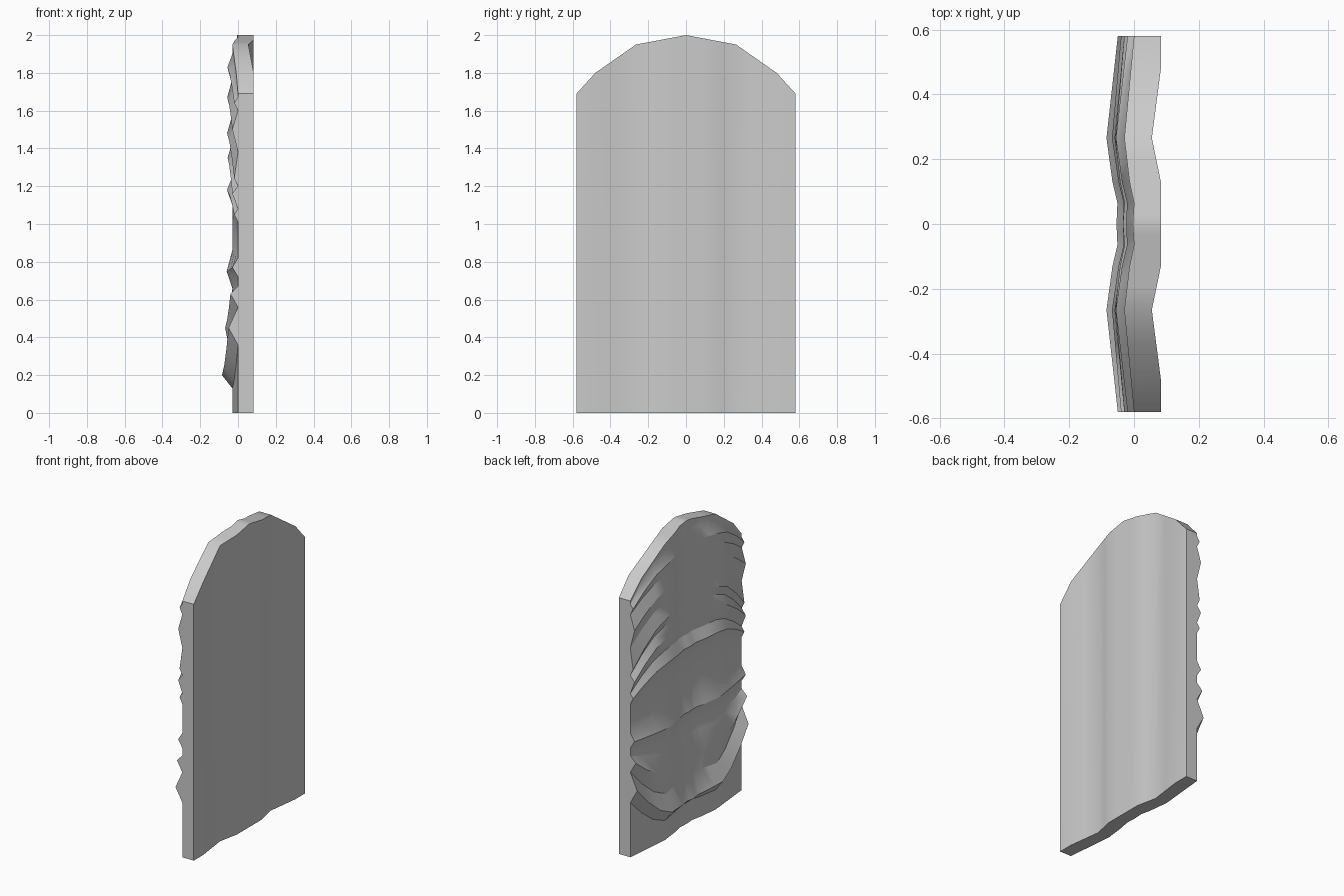
import bpy, bmesh

if "Cube" in bpy.data.objects:
    bpy.data.objects.remove(bpy.data.objects["Cube"])


def lerp(keys, y):
    """Piecewise-linear lookup through (y, value) pairs."""
    for (a, va), (b, vb) in zip(keys, keys[1:]):
        if y <= b + 1e-6:
            return va + (vb - va) * (y - a) / (b - a)
    return keys[-1][1]


# Half-width profiles, mirrored in y
FRONT = [(0, -.004), (.065, 0), (.13, -.014), (.265, -.03), (.58, 0)]
BACK = [(0, .083), (.13, .083), (.265, .055), (.48, .083), (.58, .083)]
ARCH = [(0, 2.0), (.265, 1.95), (.48, 1.8), (.58, 1.69)]
HALF = [0, .03, .065, .13, .19, .265, .37, .48, .58]
COLS = [-y for y in HALF[:0:-1]] + HALF

# Fold rows: height at centre, middle, edge; bulge at centre, middle, edge
ROWS = [
    (.14, .13, .36, 0, 0, 0),
    (.18, .20, .45, .05, .055, .05),
    (.33, .31, .56, .005, .01, 0),
    (.47, .45, .63, .03, .038, .04),
    (.58, .58, .67, 0, .005, 0),
    (.69, .66, .72, 0, 0, 0),
    (.75, .75, .77, .025, .03, .03),
    (.84, .86, .82, 0, 0, 0),
    (1.12, 1.10, 1.01, 0, 0, 0),
    (1.18, 1.18, 1.05, .03, .028, .02),
    (1.25, 1.25, 1.08, 0, 0, 0),
    (1.32, 1.35, 1.16, .01, .025, .03),
    (1.42, 1.42, 1.20, 0, .005, 0),
    (1.50, 1.48, 1.24, .005, .028, .02),
    (1.60, 1.57, 1.38, 0, .002, 0),
    (1.68, 1.67, 1.50, .01, .027, .03),
    (1.77, 1.75, 1.60, 0, .005, 0),
    (1.86, 1.83, 1.64, .02, .026, .02),
    (1.94, 1.90, 1.67, 0, 0, 0),
]


def fold_point(row, y):
    zc, zm, ze, oc, om, oe = row
    a = abs(y)
    if a < .265:
        z = zc + (zm - zc) * a / .265
    else:
        z = zm + (ze - zm) * ((a - .265) / .315) ** 1.5
    bulge = lerp([(0, oc), (.265, om), (.58, oe)], a)
    return (lerp(FRONT, a) - bulge, y, z)


bm = bmesh.new()

# Creased front sheet, from floor to arch
grid = [[bm.verts.new((lerp(FRONT, abs(y)), y, 0)) for y in COLS]]
for row in ROWS:
    grid.append([bm.verts.new(fold_point(row, y)) for y in COLS])
grid.append([bm.verts.new((lerp(FRONT, abs(y)), y, lerp(ARCH, abs(y)))) for y in COLS])
for lo, hi in zip(grid, grid[1:]):
    for i in range(len(COLS) - 1):
        bm.faces.new((lo[i], lo[i + 1], hi[i + 1], hi[i]))

# Plain wavy back sheet
low = [bm.verts.new((lerp(BACK, abs(y)), y, 0)) for y in COLS]
top = [bm.verts.new((lerp(BACK, abs(y)), y, lerp(ARCH, abs(y)))) for y in COLS]
for i in range(len(COLS) - 1):
    bm.faces.new((low[i], top[i], top[i + 1], low[i + 1]))
    bm.faces.new((grid[0][i], low[i], low[i + 1], grid[0][i + 1]))
    bm.faces.new((grid[-1][i], grid[-1][i + 1], top[i + 1], top[i]))

# Side edges
for c in (0, -1):
    bm.faces.new([r[c] for r in grid] + [top[c], low[c]])

bmesh.ops.recalc_face_normals(bm, faces=bm.faces)
mesh = bpy.data.meshes.new("carved_slab")
bm.to_mesh(mesh)
bm.free()
slab = bpy.data.objects.new("carved_slab", mesh)
bpy.context.collection.objects.link(slab)
bpy.context.view_layer.objects.active = slab
slab.select_set(True)
bpy.ops.object.shade_smooth_by_angle(angle=0.52)
